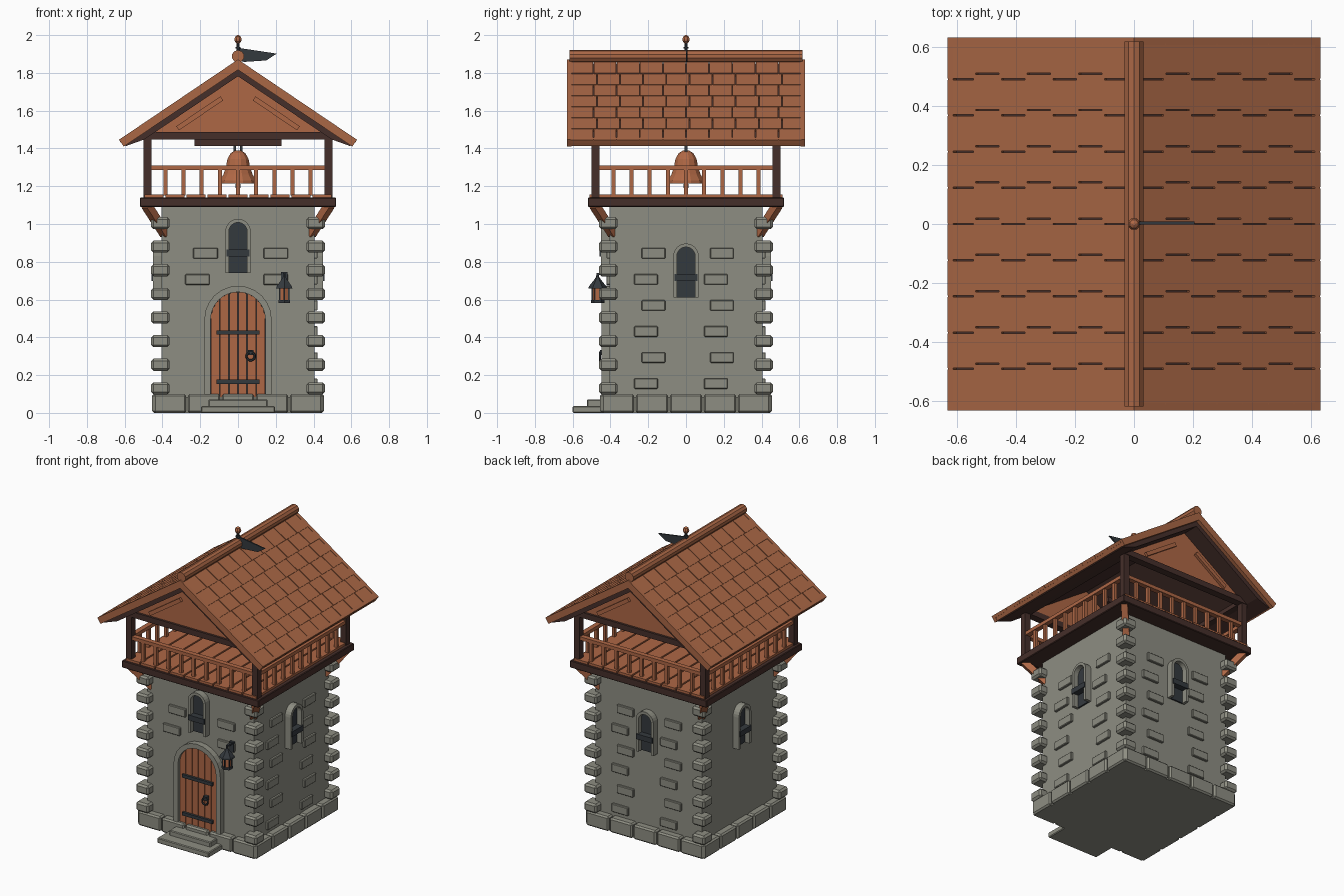
import bpy, bmesh, math
from mathutils import Matrix, Vector

if "Cube" in bpy.data.objects:
    bpy.data.objects.remove(bpy.data.objects["Cube"])

def mat(name, r, g, b):
    m = bpy.data.materials.new(name)
    m.diffuse_color = (r, g, b, 1)
    m.use_nodes = True
    m.node_tree.nodes["Principled BSDF"].inputs["Base Color"].default_value = m.diffuse_color
    return m

STONE = mat("grey stone", .27, .27, .225)
ROOF = mat("clay tile", .40, .135, .06)
WOOD = mat("warm wood", .42, .135, .06)
DARK = mat("dark timber", .06, .028, .023)
IRON = mat("dark iron", .034, .041, .048)
BRONZE = mat("bell bronze", .44, .14, .06)

# ---- part helpers: every part is (verts, faces) ----
def box(c, s, R=None):
    R = R or Matrix()
    v = [Vector(c) + R @ Vector((x * s[0] / 2, y * s[1] / 2, z * s[2] / 2))
         for x in (-1, 1) for y in (-1, 1) for z in (-1, 1)]
    return v, [(0, 1, 3, 2), (4, 6, 7, 5), (0, 4, 5, 1), (2, 3, 7, 6), (0, 2, 6, 4), (1, 5, 7, 3)]

def span(x0, x1, y0, y1, z0, z1):
    return box(((x0 + x1) / 2, (y0 + y1) / 2, (z0 + z1) / 2), (x1 - x0, y1 - y0, z1 - z0))

def prism(pts, y0, y1):
    n = len(pts)
    v = [Vector((x, y, z)) for y in (y0, y1) for x, z in pts]
    f = [tuple(range(n)), tuple(range(n, 2 * n))]
    return v, f + [(i, (i + 1) % n, (i + 1) % n + n, i + n) for i in range(n)]

def lathe(prof, n, c=(0, 0, 0), closed=False):
    v = [Vector(c) + Vector((r * math.cos(a), r * math.sin(a), z)) for r, z in prof
         for a in [(k + .5) * 2 * math.pi / n for k in range(n)]]
    m = len(prof)
    f = [(j * n + k, j * n + (k + 1) % n, (j + 1) % m * n + (k + 1) % n, (j + 1) % m * n + k)
         for j in range(m if closed else m - 1) for k in range(n)]
    if not closed:
        f += [tuple(range(n)), tuple(range((m - 1) * n, m * n))]
    return v, f

def xf(part, M):
    return [M @ p for p in part[0]], part[1]

def turn(parts, k):
    M = Matrix.Rotation(k * math.pi / 2, 4, 'Z')
    return [xf(p, M) for p in parts]

def around(parts):
    return [p for k in range(4) for p in turn(parts, k)]

def obj(name, m, parts, bevel=0):
    bm = bmesh.new()
    for v, f in parts:
        vs = [bm.verts.new(p) for p in v]
        for q in f:
            bm.faces.new([vs[i] for i in q])
    bmesh.ops.recalc_face_normals(bm, faces=bm.faces)
    me = bpy.data.meshes.new(name)
    bm.to_mesh(me)
    bm.free()
    me.materials.append(m)
    o = bpy.data.objects.new(name, me)
    bpy.context.collection.objects.link(o)
    if bevel:
        b = o.modifiers.new("bevel", 'BEVEL')
        b.width, b.segments = bevel, 1
    return o

def arch(hw, z0, zs, n=12):
    return [(-hw, z0)] + [(-hw * math.cos(math.pi * i / n), zs + hw * math.sin(math.pi * i / n))
                          for i in range(n + 1)] + [(hw, z0)]

def arch_frame(hi, ho, z0, zs, y0, y1):
    a, b = arch(hi, z0, zs), arch(ho, z0, zs)
    return [prism([a[i], a[i + 1], b[i + 1], b[i]], y0, y1) for i in range(len(a) - 1)]

# ---- stone tower ----
obj("tower_walls", STONE, [span(-.405, .405, -.405, .405, 0, 1.1)])
obj("plinth_core", STONE, [span(-.435, .435, -.435, .435, 0, .085)])
obj("plinth_stones", STONE, around(
    [span(-.45 + .18 * i + .004, -.27 + .18 * i - .004, -.455, -.36, 0, .1) for i in range(5)]), .01)
obj("corner_stones", STONE, around(
    [box((-.411, -.411, .13 + .125 * i), (.097, .097, .064)) for i in range(8)]), .012)

# raised bricks: none on the left wall, only upper rows in front
def brick_rows(rows):
    return [box((x, -.408, .155 + .138 * i), (.125, .026, .056)) for i in rows
            for x in ((-.212, .158) if i % 2 == 0 else (-.19, .19))]
rows = [(-.212, .158), (-.172, .19)]
def bricks(ids):
    return [box((x, -.408, .155 + .138 * i), (.125, .026, .056)) for i in ids for x in rows[i % 2]]
front_bricks = [box((x, -.408, z), (.13, .026, .056)) for x, z in
                ((-.172, .845), (.2, .845), (-.215, .706), (.2, .706))]
obj("raised_bricks", STONE, front_bricks + turn(bricks(range(6)), 1) + turn(bricks(range(6)), 2), .004)

# ---- windows ----
for k, name in enumerate(("front", "right", "back", "left")):
    z = .74 if k == 0 else .61
    obj(name + "_window_surround", STONE, turn(arch_frame(.048, .067, z, z + .22, -.45, -.39), k))
    obj(name + "_window_glass", IRON, turn([prism(arch(.05, z, z + .22), -.415, -.39)], k))
    obj(name + "_window_bar", IRON, turn([span(-.062, .062, -.457, -.41, z + .088, z + .124)], k))

# ---- door and steps ----
obj("door_surround", STONE, arch_frame(.145, .178, .07, .495, -.447, -.39))
obj("door_backing", IRON, [prism(arch(.146, .07, .495), -.418, -.39)])
planks = []
for i in range(6):
    a, b = -.144 + .048 * i + .002, -.144 + .048 * (i + 1) - .002
    top = [(b + (a - b) * t / 4, .495 + math.sqrt(max(0, .144 ** 2 - (b + (a - b) * t / 4) ** 2))) for t in range(5)]
    planks.append(prism([(a, .07), (b, .07)] + top, -.43, -.4))
obj("door_planks", WOOD, planks)
obj("door_straps", IRON, [box((0, -.437, z), (.23, .018, .022)) for z in (.165, .425)])
ring = lathe([(.022 + .006 * math.cos(a), .006 * math.sin(a)) for a in [k * math.pi / 3 for k in range(6)]], 12, closed=True)
obj("door_handle", IRON, [xf(ring, Matrix.Translation((.067, -.455, .3)) @ Matrix.Rotation(math.pi / 2, 4, 'X')),
                          box((.067, -.442, .32), (.028, .028, .028))])
obj("door_steps", STONE, [span(-.195, .195, -.6, -.4, 0, .037), span(-.157, .157, -.525, -.4, .03, .07)], .005)

# ---- lantern ----
L = (.245, -.468, 0)
obj("lantern_glass", BRONZE, [lathe([(.026, .598), (.026, .665)], 6, L)])
obj("lantern_frame", IRON, [
    lathe([(.036, .583), (.036, .598)], 6, L),
    lathe([(.05, .658), (.046, .67), (.018, .705), (.008, .72), (.006, .74)], 6, L),
    box((.245, -.412, .71), (.034, .02, .07)), box((.245, -.44, .735), (.014, .066, .012))] +
    [box((.245 + .028 * math.cos(a), -.468 + .028 * math.sin(a), .63), (.007, .007, .07))
     for a in [(k + .5) * math.pi / 3 for k in range(6)]])

# ---- gallery ----
def strut(p, q, w):
    p, q = Vector(p), Vector(q)
    return box((p + q) / 2, (w, w, (q - p).length), (q - p).to_track_quat('Z', 'Y').to_matrix().to_4x4())
obj("corner_braces", WOOD, around([strut((-.385, -.385, .945), (-.485, -.485, 1.1), .042)]))
obj("gallery_frame", DARK, [span(-.48, .48, -.48, .48, 1.092, 1.135)] +
    around([span(-.52, .52, -.52, -.46, 1.09, 1.14)]), .004)
obj("floor_planks", WOOD, [box((-.5 + 1.0 * (i + .5) / 9, 0, 1.147), (.1, 1.02, .018)) for i in range(9)])
obj("posts", DARK, around([box((-.48, -.48, 1.3), (.042, .042, .33))]))
obj("top_beams", DARK, around([span(-.505, .505, -.505, -.455, 1.447, 1.486)]))
obj("handrails", WOOD, around([box((0, -.48, 1.298), (.98, .034, .024))]))
obj("balusters", WOOD, around([box((-.48 + .096 * i, -.48, 1.22), (.021, .021, .14)) for i in range(1, 10)]))

# ---- bell ----
obj("bell_beam", DARK, [span(-.23, .23, -.025, .025, 1.413, 1.447)])
obj("bell", BRONZE, [lathe([(.085, 1.222), (.1, 1.215), (.1, 1.23), (.08, 1.262), (.066, 1.3), (.058, 1.345),
                            (.04, 1.375), (.018, 1.388)], 12)])
obj("bell_clapper", IRON, [lathe([(.006, 1.185), (.015, 1.193), (.015, 1.208), (.006, 1.225)], 8)])
obj("bell_hanger", IRON, [box((s * .018, 0, 1.4), (.014, .018, .035)) for s in (-1, 1)])

# ---- roof ----
T, ANG = math.tan(math.radians(34)), math.radians(34)
def chevron(half):
    return half + [(-x, z) for x, z in reversed(half) if x > 0]
def roof_prism(top, bottom, y0, y1):
    return prism(top[::-1] + [(-x, z) for x, z in top[1:]] + [(-x, z) for x, z in bottom[:0:-1]] + bottom, y0, y1)
obj("roof_deck", DARK, [roof_prism([(0, 1.85), (.6, 1.85 - .6 * T)],
                                   [(0, 1.782), (.495, 1.782 - .495 * T), (.595, 1.412)], -.605, .605)])
obj("bargeboards", ROOF, [roof_prism([(0, 1.871), (.63, 1.871 - .63 * T)], [(0, 1.816), (.605, 1.41)], y, y + .025)
                          for y in (-.63, .605)])
tiles, eaves = [], []
for s in (-1, 1):
    M = Matrix.Scale(s, 4, (1, 0, 0))
    R = Matrix.Rotation(ANG - .035, 4, 'Y')
    for i in range(7):
        d = .018 + .105 * i + .056
        c = Vector((d * math.cos(ANG) - .011 * math.sin(ANG), 0, 1.87 - d * math.sin(ANG) - .011 * math.cos(ANG)))
        shift = .018 * (i % 2)
        cuts = [-.613] + [-.49 + shift + .1225 * k for k in range(9)] + [.613]
        for a, b in zip(cuts, cuts[1:]):
            tiles.append(xf(box(c + Vector((0, (a + b) / 2, 0)), (.112, b - a - .005, .02), R), M))
    eaves.append(xf(box((.609, 0, 1.435), (.02, 1.255, .042), Matrix.Rotation(ANG, 4, 'Y')), M))
obj("roof_tiles", ROOF, tiles)
obj("eave_boards", ROOF, eaves)
obj("ridge_cap", ROOF, [xf(lathe([(.033, -.618), (.033, .618)], 10),
                           Matrix.Translation((0, 0, 1.888)) @ Matrix.Rotation(math.pi / 2, 4, 'X'))])

# gable walls with slanted trim
gx = (1.8 - 1.48) / T
obj("gable_walls", WOOD, [prism([(-gx, 1.48), (gx, 1.48), (0, 1.8)], y, y + .03) for y in (-.49, .46)])
obj("gable_braces", WOOD, [strut((s * .32, y, 1.507), (s * .085, y, 1.665), .026) for s in (-1, 1) for y in (-.495, .495)])

# ---- weather vane ----
obj("vane_pole", IRON, [lathe([(.009, 1.87), (.008, 1.965)], 8), lathe([(.015, 1.928), (.015, 1.938)], 8)])
obj("vane_flag", IRON, [prism([(.005, 1.932), (.205, 1.902), (.15, 1.866), (.03, 1.858), (.005, 1.87)], -.001, .009)])
obj("vane_finial", BRONZE, [lathe([(.006, 1.955), (.018, 1.965), (.021, 1.978), (.015, 1.993), (.004, 2.0)], 8)])
